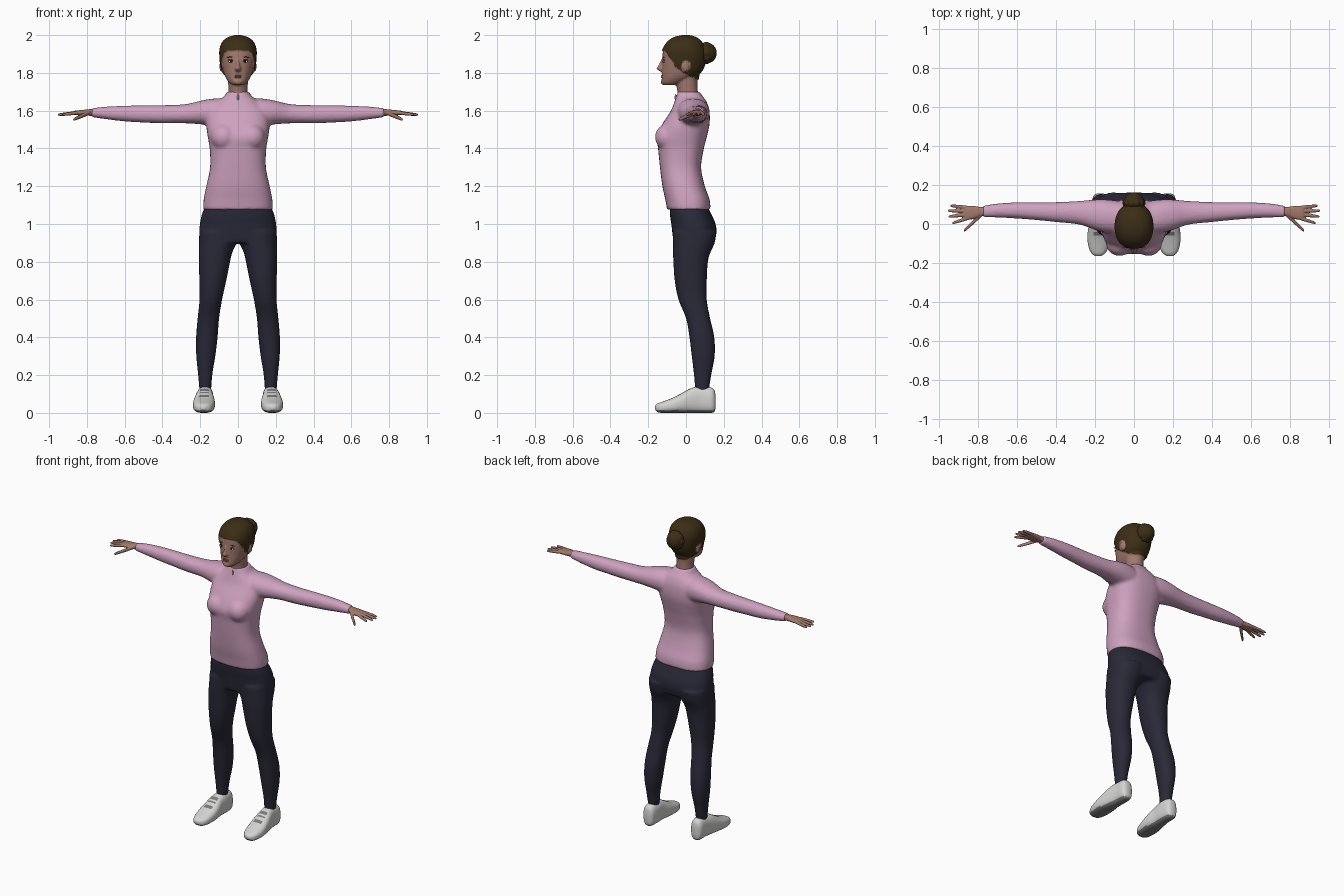
import bpy, bmesh, math
from mathutils import Vector, Matrix

cube = bpy.data.objects.get("Cube")
if cube:
    bpy.data.objects.remove(cube, do_unlink=True)


def material(name, *rgb):
    mat = bpy.data.materials.new(name)
    mat.use_nodes = True
    mat.diffuse_color = (*rgb, 1)
    mat.node_tree.nodes["Principled BSDF"].inputs["Base Color"].default_value = (*rgb, 1)
    return mat


SKIN = material("skin", .36, .19, .15)
HAIR = material("dark brown hair", .045, .027, .008)
SHIRT = material("pink fabric", .62, .36, .52)
TROUSERS = material("navy fabric", .022, .022, .04)
SHOE = material("pale shoe", .66, .66, .65)
SOLE = material("grey rubber", .2, .2, .2)
WHITE = material("eye white", .6, .57, .53)
DARK = material("eye dark", .015, .01, .008)
LIPS = material("lips", .27, .11, .09)

AXES = {
    "x": lambda t, a, b: Vector((t, a, b)),
    "y": lambda t, a, b: Vector((a, t, b)),
    "z": lambda t, a, b: Vector((a, b, t)),
}


def smooth_rows(rows, steps=5):
    """Pass a smooth curve through the section rows."""
    pts = [Vector(r) for r in rows]
    out = []
    for i in range(len(pts) - 1):
        p0, p1, p2 = pts[max(i - 1, 0)], pts[i], pts[i + 1]
        p3 = pts[min(i + 2, len(pts) - 1)]
        for k in range(steps):
            t = k / steps
            out.append(p1 + (p2 - p0) * (t / 2)
                       + (p0 * 2 - p1 * 5 + p2 * 4 - p3) * (t * t / 2)
                       + (p1 * 3 - p0 - p2 * 3 + p3) * (t ** 3 / 2))
    return out + [pts[-1]]


def loft(bm, rows, axis="z", side=1, power=2.2, sides=32):
    """Skin rounded sections; each row is position, a low, a high, b low, b high."""
    rings = []
    for t, a0, a1, b0, b1 in smooth_rows(rows):
        ring = []
        for i in range(sides):
            ang = math.tau * i / sides
            c, s = math.cos(ang), math.sin(ang)
            a = (a0 + a1) / 2 + (a1 - a0) / 2 * math.copysign(abs(c) ** (2 / power), c)
            b = (b0 + b1) / 2 + (b1 - b0) / 2 * math.copysign(abs(s) ** (2 / power), s)
            p = AXES[axis](t, a, b)
            p.x *= side
            ring.append(bm.verts.new(p))
        rings.append(ring)
    faces = [bm.faces.new(rings[0]), bm.faces.new(rings[-1])]
    for lo, hi in zip(rings, rings[1:]):
        for i in range(sides):
            j = (i + 1) % sides
            faces.append(bm.faces.new((lo[i], lo[j], hi[j], hi[i])))
    bmesh.ops.recalc_face_normals(bm, faces=faces)


def even(rows):
    """Expand rows of height, half width, front, back."""
    return [(z, -w, w, y0, y1) for z, w, y0, y1 in rows]


def blob(bm, centre, radii, turn=0):
    m = Matrix.Translation(centre) @ Matrix.Rotation(turn, 4, "Y") @ Matrix.Diagonal((*radii, 1))
    bmesh.ops.create_uvsphere(bm, u_segments=24, v_segments=16, radius=1, matrix=m)


def finish(name, bm, *mats):
    mesh = bpy.data.meshes.new(name)
    bm.to_mesh(mesh)
    bm.free()
    for m in mats:
        mesh.materials.append(m)
    mesh.shade_smooth()
    ob = bpy.data.objects.new(name, mesh)
    bpy.context.collection.objects.link(ob)
    return ob


def fuse(name, bm, voxel, smoothing, *mats):
    """Merge overlapping volumes into one smooth skin."""
    ob = finish(name, bm)
    mod = ob.modifiers.new("merge", "REMESH")
    mod.mode, mod.voxel_size = "VOXEL", voxel
    mod = ob.modifiers.new("soften", "SMOOTH")
    mod.factor, mod.iterations = .5, smoothing
    deps = bpy.context.evaluated_depsgraph_get()
    ob.data = bpy.data.meshes.new_from_object(ob.evaluated_get(deps))
    ob.modifiers.clear()
    ob.data.materials.clear()
    for m in mats:
        ob.data.materials.append(m)
    for p in ob.data.polygons:
        p.material_index = 0
    ob.data.shade_smooth()
    return ob


# Shirt: torso, bust and sleeves
bm = bmesh.new()
loft(bm, even([
    (1.075, .185, -.1, .13), (1.13, .182, -.11, .125), (1.2, .168, -.125, .1),
    (1.3, .148, -.138, .08), (1.4, .15, -.148, .095), (1.46, .16, -.155, .11),
    (1.53, .168, -.125, .125), (1.6, .155, -.08, .124), (1.65, .105, -.06, .108),
    (1.68, .07, -.05, .085), (1.7, .06, -.047, .075)]), power=2.5)
for s in (1, -1):
    blob(bm, (s * .075, -.1, 1.46), (.068, .064, .068))
    loft(bm, [(.09, -.05, .12, 1.51, 1.665), (.14, -.045, .125, 1.52, 1.663),
              (.2, -.03, .125, 1.528, 1.652), (.28, -.003, .118, 1.533, 1.634),
              (.4, .01, .112, 1.533, 1.629), (.5, .02, .111, 1.537, 1.628),
              (.6, .028, .111, 1.543, 1.626), (.7, .033, .105, 1.555, 1.621),
              (.775, .034, .094, 1.566, 1.613)], "x", s)
fuse("shirt", bm, .01, 4, SHIRT)

# Zip pull at the collar
bm = bmesh.new()
blob(bm, (0, -.055, 1.67), (.005, .005, .018))
finish("zip_pull", bm, SHOE)

# Trousers: hips and legs
bm = bmesh.new()
loft(bm, even([(1.1, .172, -.085, .11), (1.05, .192, -.085, .135), (1, .202, -.078, .157),
               (.95, .205, -.072, .161), (.9, .198, -.066, .148)]), power=2.4)
for s in (1, -1):
    loft(bm, [(.96, .004, .205, -.07, .163), (.9, .008, .207, -.07, .152),
              (.85, .03, .207, -.069, .13), (.8, .042, .207, -.067, .116),
              (.7, .062, .205, -.06, .11), (.6, .084, .204, -.04, .11),
              (.5, .1, .214, .0, .128), (.4, .108, .222, .018, .15),
              (.3, .12, .221, .03, .152), (.2, .136, .211, .042, .134),
              (.1, .143, .203, .05, .118)], side=s)
fuse("trousers", bm, .01, 3, TROUSERS)

# Shoes, with grey soles and lace bands
for s, label in ((1, "left"), (-1, "right")):
    bm = bmesh.new()
    loft(bm, [(-.165, .172, .198, .02, .038), (-.15, .148, .218, .004, .05),
              (-.12, .132, .232, 0, .061), (-.07, .123, .239, 0, .08),
              (-.02, .123, .234, 0, .106), (.03, .13, .224, 0, .132),
              (.08, .13, .215, 0, .14), (.13, .134, .212, 0, .135),
              (.15, .143, .202, .006, .12), (.157, .16, .186, .03, .09)], "y", s, 2.6)
    ob = finish(label + "_shoe", bm, SHOE, SOLE)
    for p in ob.data.polygons:
        c = p.center
        lace = abs(abs(c.x) - .18) < .025 and -.07 < c.y < .02 and int((c.y + .07) / .015) % 2
        if c.z < .014 or (c.z > .06 and lace):
            p.material_index = 1

# Hands: palm, four spread fingers and a thumb
FINGERS = [((.85, .084), (.942, .094)), ((.855, .066), (.955, .068)),
           ((.855, .048), (.952, .038)), ((.85, .03), (.932, .004)),
           ((.79, .04), (.873, -.036))]
for s, label in ((1, "left"), (-1, "right")):
    bm = bmesh.new()
    loft(bm, [(.75, .042, .087, 1.571, 1.609), (.785, .04, .087, 1.573, 1.608),
              (.82, .026, .092, 1.574, 1.604), (.86, .023, .093, 1.577, 1.6),
              (.872, .035, .085, 1.583, 1.596)], "x", s, 2.5)
    for n, ((x0, y0), (x1, y1)) in enumerate(FINGERS):
        thumb = n == 4
        z0, z1 = (1.588, 1.552) if thumb else (1.589, 1.578)
        rows = []
        for t, r in ((-.15, .009), (.3, .0095), (.65, .0085), (.9, .007), (1, .003)):
            r *= 1.25 if thumb else 1
            x, y, z = x0 + (x1 - x0) * t, y0 + (y1 - y0) * t, z0 + (z1 - z0) * t
            rows.append((x, y - r, y + r, z - r, z + r))
        loft(bm, rows, "x", s, 2, 12)
    fuse(label + "_hand", bm, .0035, 2, SKIN)

# Head: skull, neck, nose, chin and ears
bm = bmesh.new()
loft(bm, even([(1.735, .028, -.118, -.06), (1.75, .048, -.128, -.01), (1.78, .068, -.128, .045),
               (1.82, .081, -.127, .085), (1.87, .09, -.126, .1), (1.92, .092, -.12, .098),
               (1.96, .078, -.095, .08), (1.983, .05, -.062, .052), (1.993, .015, -.02, .02)]))
loft(bm, even([(1.62, .055, -.045, .07), (1.7, .051, -.046, .063), (1.74, .052, -.053, .061),
               (1.8, .055, -.06, .065)]), power=2)
loft(bm, even([(1.808, .014, -.138, -.1), (1.822, .017, -.156, -.1), (1.84, .011, -.146, -.1),
               (1.875, .008, -.129, -.1)]), power=2, sides=16)
blob(bm, (0, -.118, 1.752), (.024, .016, .016))
for s in (1, -1):
    blob(bm, (s * .088, .0, 1.835), (.01, .018, .03))
head = fuse("head", bm, .005, 3, SKIN, HAIR)


# Hair: paint above the hairline and raise it
def is_hair(c):
    if c.y > -.06:
        line = max(1.838 - .65 * (c.y + .06), 1.768)
        ear = abs(c.x) > .084 and abs(c.y) < .02 and c.z < 1.86
        return c.z > line and not ear
    return c.z > min(1.85 + 1.5 * (-.06 - c.y), 1.918)


raised = set()
for p in head.data.polygons:
    if is_hair(p.center):
        p.material_index = 1
        raised.update(p.vertices)
offsets = {i: head.data.vertices[i].normal * .007 for i in raised}
for i, offset in offsets.items():
    head.data.vertices[i].co += offset

# Hair bun with a wrapped coil
bm = bmesh.new()
blob(bm, (0, .113, 1.905), (.052, .05, .054))
for i in range(10):
    a = math.tau * i / 10
    blob(bm, (.04 * math.cos(a), .107, 1.905 + .042 * math.sin(a)), (.02, .022, .02))
fuse("hair_bun", bm, .005, 2, HAIR)

# Facial features laid on the face surface
bpy.context.view_layer.update()


def feature(name, x, z, radii, mat, sink=0, turn=0):
    hit, at, _, _ = head.ray_cast(Vector((x, -1, z)), Vector((0, 1, 0)))
    bm = bmesh.new()
    blob(bm, (x, (at.y if hit else -.12) + sink, z), radii, turn)
    finish(name, bm, mat)


for s, label in ((1, "left"), (-1, "right")):
    feature(label + "_eye", s * .036, 1.861, (.016, .005, .007), WHITE, .002)
    feature(label + "_iris", s * .036, 1.861, (.007, .004, .007), DARK, -.001)
    feature(label + "_eyelid", s * .036, 1.868, (.018, .004, .003), DARK, .001)
    feature(label + "_eyebrow", s * .037, 1.884, (.022, .003, .003), HAIR, 0, s * .12)
feature("upper_lip", 0, 1.785, (.022, .004, .004), LIPS)
feature("lower_lip", 0, 1.777, (.018, .005, .005), LIPS)
